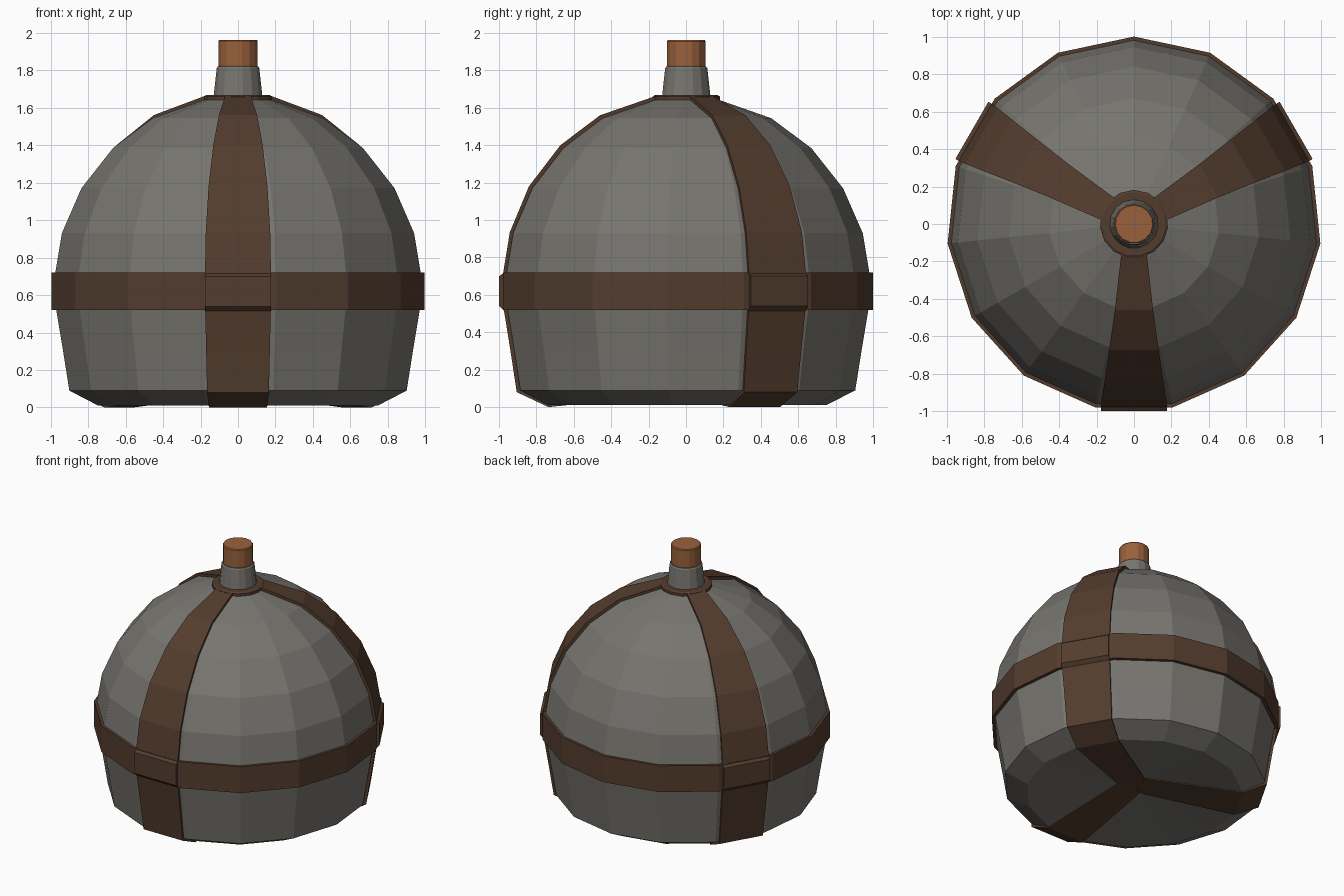
import bpy, bmesh, math
from mathutils import Vector

if "Cube" in bpy.data.objects:
    bpy.data.objects.remove(bpy.data.objects["Cube"])

SIDES = 15
APO = math.cos(math.pi / SIDES)      # apothem / radius of the 15-gon


def material(name, rgb):
    m = bpy.data.materials.new(name)
    m.diffuse_color = (*rgb, 1)
    m.use_nodes = True
    m.node_tree.nodes["Principled BSDF"].inputs["Base Color"].default_value = m.diffuse_color
    return m


grey = material("grey metal", (0.185, 0.178, 0.160))
brown = material("brown leather", (0.088, 0.046, 0.027))
tan = material("cork tan", (0.32, 0.12, 0.045))


def finish(name, bm, mat):
    bmesh.ops.remove_doubles(bm, verts=bm.verts, dist=1e-5)
    bmesh.ops.recalc_face_normals(bm, faces=bm.faces)
    me = bpy.data.meshes.new(name)
    bm.to_mesh(me)
    bm.free()
    me.materials.append(mat)
    ob = bpy.data.objects.new(name, me)
    bpy.context.collection.objects.link(ob)
    return ob


def lathe(name, profile, mat, closed=False):
    """Revolve (radius, z) points into a flat-sided solid."""
    bm = bmesh.new()
    rings = []
    for r, z in profile:
        if r == 0:
            rings.append([bm.verts.new((0, 0, z))] * SIDES)
            continue
        angles = [math.pi / 2 + math.tau * i / SIDES for i in range(SIDES)]
        rings.append([bm.verts.new((r * math.cos(a), r * math.sin(a), z)) for a in angles])
    pairs = list(zip(rings, rings[1:]))
    if closed:
        pairs.append((rings[-1], rings[0]))
    for lo, hi in pairs:
        for i in range(SIDES):
            j = (i + 1) % SIDES
            bm.faces.new(list(dict.fromkeys((lo[i], lo[j], hi[j], hi[i]))))
    return finish(name, bm, mat)


# Round body with a shallow dished underside
lathe("body", [(0, 0.09), (0.75, 0.01), (0.905, 0.09), (0.94, 0.31), (0.975, 0.52),
               (0.985, 0.62), (0.98, 0.72), (0.945, 0.93), (0.84, 1.17), (0.67, 1.385),
               (0.455, 1.545), (0.17, 1.645), (0, 1.65)], grey)

# Horizontal belt
lathe("belt", [(0.95, 0.52), (1.0, 0.52), (1.0, 0.72), (0.95, 0.72)], brown, True)

# Collar, neck and cork
lathe("collar", [(0.12, 1.63), (0.182, 1.63), (0.182, 1.66), (0.17, 1.668), (0.12, 1.668)],
      brown, True)
lathe("neck", [(0, 1.63), (0.133, 1.64), (0.114, 1.812), (0.108, 1.82), (0, 1.82)], grey)
lathe("cork", [(0, 1.80), (0.1, 1.80), (0.105, 1.83), (0.105, 1.955), (0.1, 1.962),
               (0, 1.962)], tan)

# Three straps running from the collar, over the belt, to the centre underneath
STRAP = [(0, 0.078, 0.002), (0.06, 0.072, 0.10), (0.735, 0.0, 0.155), (0.905, 0.08, 0.165),
         (0.94, 0.31, 0.17), (0.973, 0.515, 0.175), (0.999, 0.54, 0.176), (0.999, 0.70, 0.176),
         (0.978, 0.715, 0.176), (0.942, 0.935, 0.172), (0.84, 1.18, 0.157),
         (0.672, 1.40, 0.132), (0.46, 1.56, 0.102), (0.16, 1.664, 0.068)]
HUB = Vector((0, 0, 0.75))


def strap(name, angle):
    bm = bmesh.new()
    out = Vector((math.cos(angle), math.sin(angle), 0))
    side = Vector((-out.y, out.x, 0))
    rows = []
    for d, z, w in STRAP:
        left = out * d - side * w + Vector((0, 0, z))
        right = left + side * 2 * w
        inner = [HUB + (p - HUB) * 0.95 for p in (right, left)]
        rows.append([bm.verts.new(p) for p in (left, right, *inner)])
    for a, b in zip(rows, rows[1:]):
        for i in range(4):
            j = (i + 1) % 4
            bm.faces.new((a[i], a[j], b[j], b[i]))
    bm.faces.new(rows[0])
    bm.faces.new(rows[-1])
    finish(name, bm, brown)


for name, deg in (("front_strap", -90), ("right_strap", 30), ("left_strap", 150)):
    strap(name, math.radians(deg))
